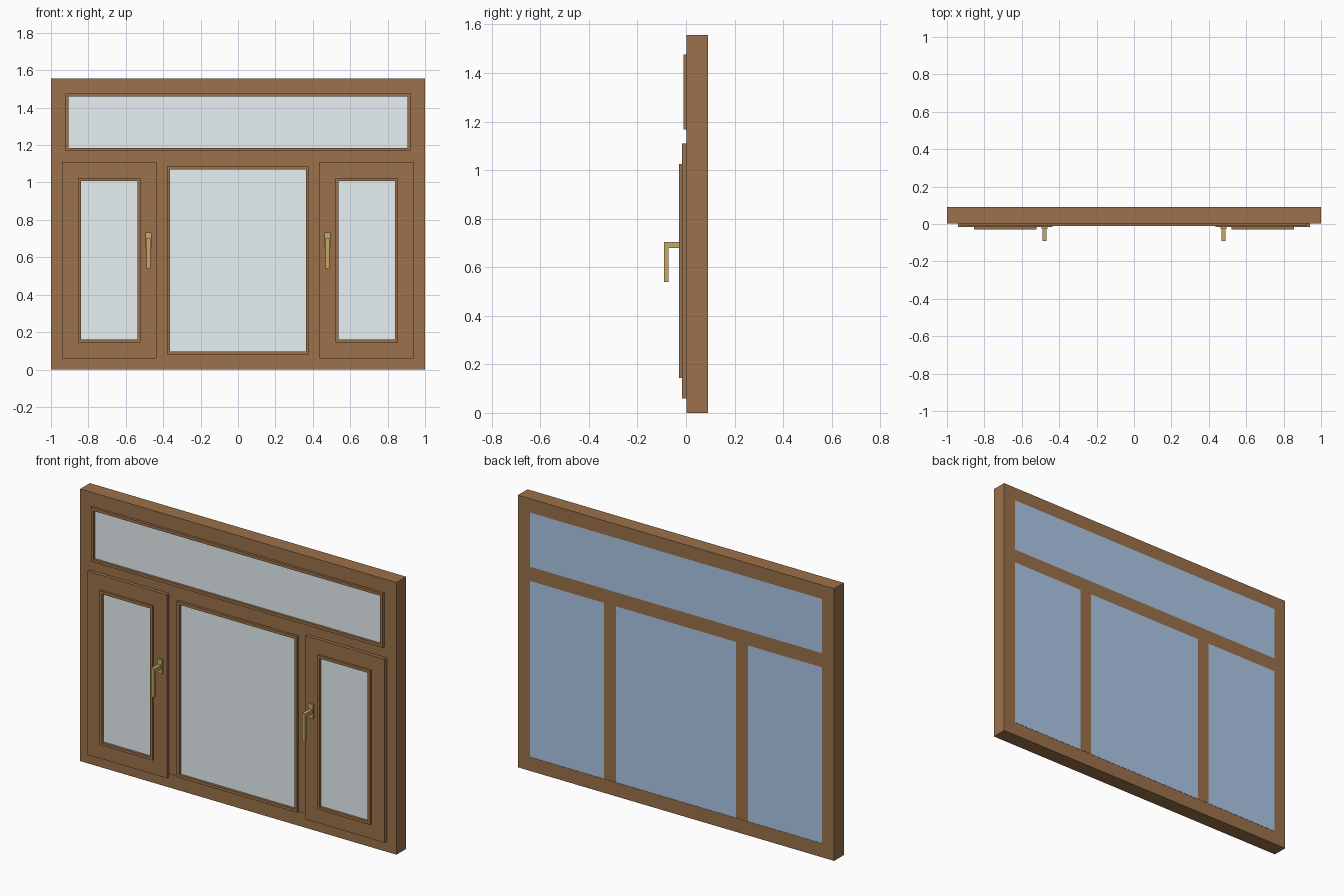
import bpy, bmesh

if "Cube" in bpy.data.objects:
    bpy.data.objects.remove(bpy.data.objects["Cube"])


def material(name, rgb):
    m = bpy.data.materials.new(name)
    m.diffuse_color = (*rgb, 1)
    m.use_nodes = True
    m.node_tree.nodes["Principled BSDF"].inputs["Base Color"].default_value = m.diffuse_color
    return m


wood = material("wood", (0.33, 0.165, 0.07))
glass = material("glass", (0.80, 0.88, 0.90))
sky_glass = material("outer_glass", (0.42, 0.58, 0.80))
brass = material("brass", (0.56, 0.40, 0.13))

FRONT, BACK, TOP = 0.003, 0.09, 1.556     # frame depth and height
OX, OB, OT = 0.923, 0.08, 1.477           # opening half width, bottom, top
TB, TT = 1.086, 1.167                     # transom bottom and top
MI, MO = 0.38, 0.456                      # mullion inner and outer x


def finish(name, bm, mat):
    bmesh.ops.recalc_face_normals(bm, faces=bm.faces)
    me = bpy.data.meshes.new(name)
    bm.to_mesh(me)
    bm.free()
    me.materials.append(mat)
    ob = bpy.data.objects.new(name, me)
    bpy.context.collection.objects.link(ob)
    return ob


def box(name, x, y, z, mat):
    """Box from (min, max) ranges."""
    bm = bmesh.new()
    bmesh.ops.create_cube(bm, size=1)
    for v in bm.verts:
        v.co = [r[0] + (c + 0.5) * (r[1] - r[0]) for c, r in zip(v.co, (x, y, z))]
    return finish(name, bm, mat)


def ring(name, x, y, z, wx, wz, mat=wood):
    """Rectangular frame with border widths wx and wz, extruded along y."""
    bm = bmesh.new()
    loops = []
    for yy in y:
        for i, j in ((0, 0), (wx, wz)):
            a, b, c, d = x[0] + i, x[1] - i, z[0] + j, z[1] - j
            loops.append([bm.verts.new((px, yy, pz))
                          for px, pz in ((a, c), (b, c), (b, d), (a, d))])
    of, inf, ob, inb = loops
    for p, q in ((of, inf), (inf, inb), (inb, ob), (ob, of)):
        for k in range(4):
            n = (k + 1) % 4
            bm.faces.new((p[k], p[n], q[n], q[k]))
    return finish(name, bm, mat)


def glazing(name, x, z, front, w=0.016):
    """Glazing bead with a slightly recessed pane."""
    ring(name + "_bead", x, (front, front + 0.02), z, w, w)
    box(name + "_pane", (x[0] + w, x[1] - w), (front + 0.014, front + 0.02),
        (z[0] + w, z[1] - w), glass)


def outer_pane(name, x, z):
    """Thick glazing unit filling the opening, flush with the back."""
    box(name + "_outer_glass", x, (0.012, BACK), z, sky_glass)


# Fixed outer frame and transom
ring("outer_frame", (-1, 1), (FRONT, BACK), (0, TOP), 1 - OX, TOP - OT)
box("transom", (-OX, OX), (FRONT, BACK), (TB, TT), wood)

# Fixed lights: top and centre
for name, x, z in (("top_light", (-OX, OX), (TT, OT)),
                   ("centre_light", (-MI, MI), (OB, TB))):
    glazing(name, x, z, -0.011, 0.0165)
    outer_pane(name, x, z)

# Opening casements, one on each side, with lever handles
for side, s in (("left", -1), ("right", 1)):
    def span(a, b):
        return tuple(sorted((s * a, s * b)))

    box(side + "_mullion", span(MI, MO), (FRONT, BACK), (OB, TB), wood)
    ring(side + "_sash", span(0.437, 0.94), (-0.017, 0.01), (0.06, 1.109), 0.084, 0.084)
    glazing(side + "_casement", span(0.521, 0.856), (0.144, 1.025), -0.029)
    outer_pane(side + "_casement", span(MO, OX), (OB, TB))

    hx = 0.478
    box(side + "_handle_plate", span(hx - 0.016, hx + 0.016), (-0.026, -0.017),
        (0.652, 0.733), brass)
    box(side + "_handle_stem", span(hx - 0.01, hx + 0.01), (-0.074, -0.026),
        (0.68, 0.703), brass)
    box(side + "_handle_lever", span(hx - 0.01, hx + 0.01), (-0.09, -0.073),
        (0.54, 0.703), brass)
